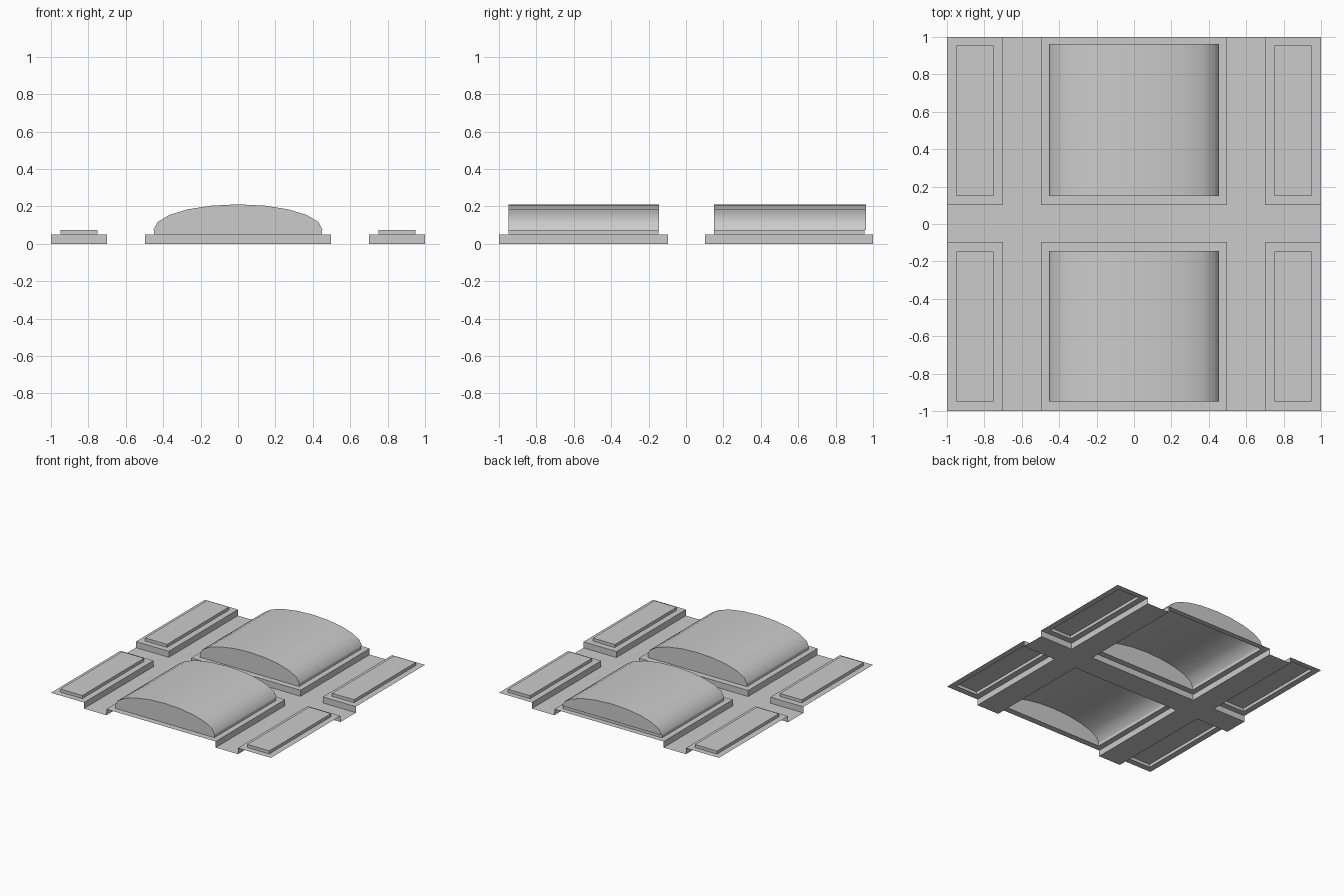
import bpy, bmesh, math

if "Cube" in bpy.data.objects:
    bpy.data.objects.remove(bpy.data.objects["Cube"])

CURB, LEDGE = 0.05, 0.075   # pavement height, raised bed height


def finish(name, quads):
    """Make an object from a list of point loops, welded, flat shaded."""
    bm = bmesh.new()
    for q in quads:
        bm.faces.new([bm.verts.new(p) for p in q])
    bmesh.ops.remove_doubles(bm, verts=bm.verts, dist=1e-5)
    me = bpy.data.meshes.new(name)
    bm.to_mesh(me)
    bm.free()
    ob = bpy.data.objects.new(name, me)
    bpy.context.collection.objects.link(ob)
    return ob


def flat(x0, x1, y0, y1, z):
    return [(x0, y0, z), (x1, y0, z), (x1, y1, z), (x0, y1, z)]


def walls(x0, x1, y0, y1, z0, z1):
    """Outward walls of a rectangle; none on the outer border of the tile."""
    c = flat(x0, x1, y0, y1, 0)
    out = []
    for i in range(4):
        a, b = c[i], c[(i + 1) % 4]
        border = any(a[k] == b[k] and abs(a[k]) == 1 for k in (0, 1))
        if not border:
            out.append([(a[0], a[1], z0), (b[0], b[1], z0),
                        (b[0], b[1], z1), (a[0], a[1], z1)])
    return out


def ring(o, i, z):
    """Flat frame between outer rectangle o and inner rectangle i."""
    a, b = flat(*o, z), flat(*i, z)
    return [[a[k], a[(k + 1) % 4], b[(k + 1) % 4], b[k]] for k in range(4)]


# Crossing streets at ground level
xs = [-1, -0.7, -0.497, 0.497, 0.7, 1]
ys = [-1, -0.097, 0.102, 1]
finish("streets", [flat(xs[i], xs[i + 1], ys[j], ys[j + 1], 0)
                   for i in range(5) for j in range(3) if j == 1 or i in (1, 3)])

for tag, y0, y1, b0, b1, d0, d1 in (
        ("front", -1, ys[1], -0.95, -0.147, -0.95, -0.145),
        ("back", ys[2], 1, 0.15, 0.954, 0.15, 0.963)):
    for side, x0, x1, i0, i1 in (("left", -1, -0.7, -0.95, -0.75),
                                 ("middle", -0.497, 0.497, -0.45, 0.45),
                                 ("right", 0.7, 1, 0.75, 0.95)):
        outer, inner = (x0, x1, y0, y1), (i0, i1, b0, b1)
        # Hollow pavement block with an opening under the bed or hall
        finish(f"pavement_{tag}_{side}",
               walls(*outer, 0, CURB) + ring(outer, inner, CURB))
        # Low raised bed, or the footing of the vaulted hall
        bed = walls(*inner, CURB, LEDGE)
        if side != "middle":
            bed.append(flat(*inner, LEDGE))
        finish(f"bed_{tag}_{side}" if side != "middle" else f"hall_footing_{tag}", bed)

    # Vaulted hall roof: half ellipse, open underneath, closed ends
    arc = [(0.452 * math.cos(math.pi * k / 10),
            LEDGE + 0.136 * math.sin(math.pi * k / 10)) for k in range(11)]
    quads = [[(a[0], d0, a[1]), (b[0], d0, b[1]) , (b[0], d1, b[1]), (a[0], d1, a[1])][::-1]
             for a, b in zip(arc, arc[1:])]
    quads.append([(x, d0, z) for x, z in arc][::1])
    quads.append([(x, d1, z) for x, z in arc][::-1])
    # Outward direction: reverse loops whose winding faces inward
    roof = finish(f"hall_roof_{tag}", quads)
    bm = bmesh.new()
    bm.from_mesh(roof.data)
    centre_y = (d0 + d1) / 2
    for f in bm.faces:
        c = f.calc_center_median()
        c.y -= centre_y
        c.z -= LEDGE
        if f.normal.dot(c) < 0:
            f.normal_flip()
    bm.to_mesh(roof.data)
    bm.free()
    bpy.ops.object.select_all(action='DESELECT')
    roof.select_set(True)
    bpy.context.view_layer.objects.active = roof
    bpy.ops.object.shade_smooth_by_angle(angle=math.radians(40))
